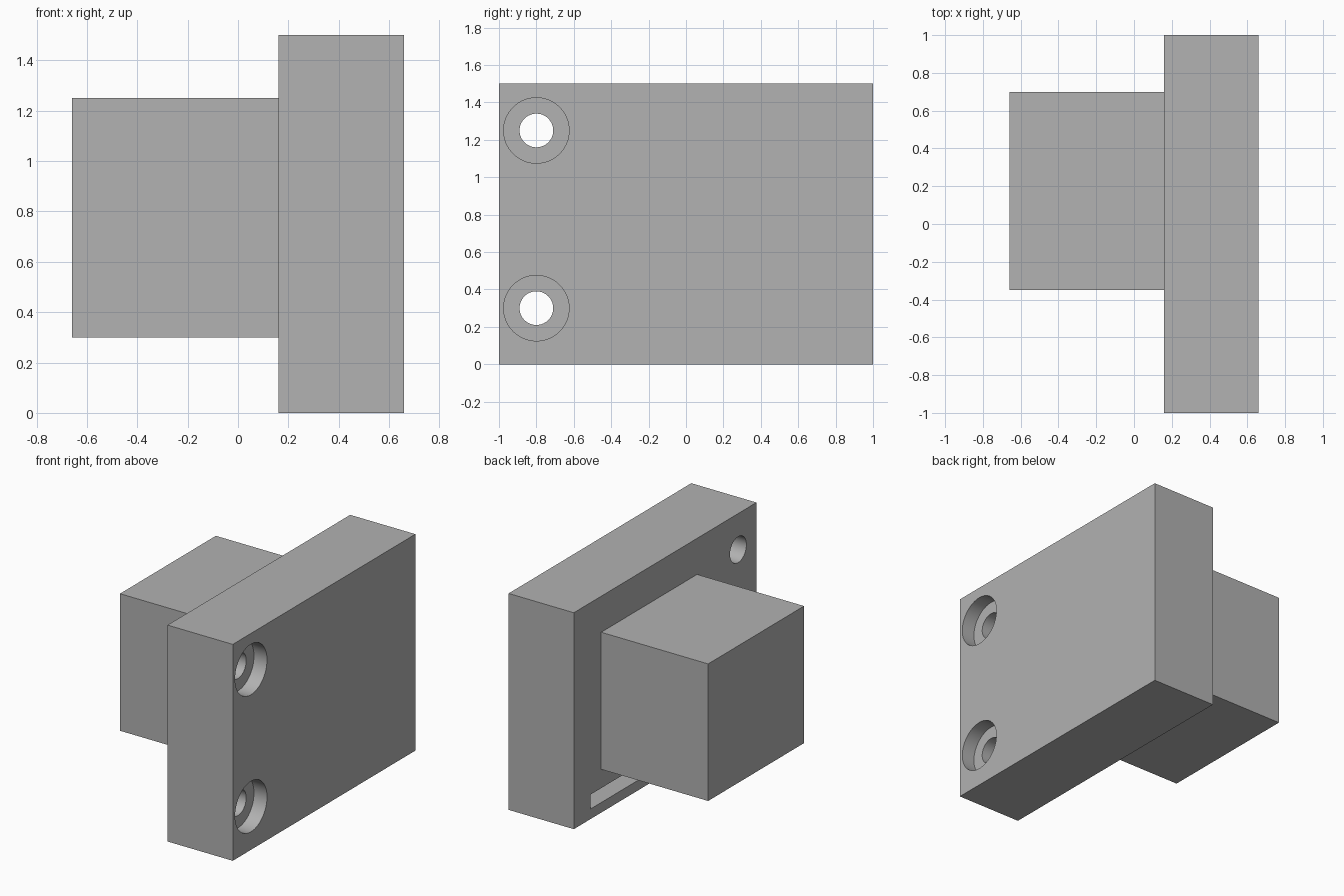
import bpy
import math

old = bpy.data.objects.get("Cube")
if old:
    bpy.data.objects.remove(old, do_unlink=True)

gray = bpy.data.materials.new("plain_gray")
gray.use_nodes = True
color = (0.445, 0.445, 0.445, 1)
gray.diffuse_color = color
gray.node_tree.nodes["Principled BSDF"].inputs["Base Color"].default_value = color


def box(name, low, high):
    """Box between two opposite corners."""
    bpy.ops.mesh.primitive_cube_add(size=1, location=[(a + b) / 2 for a, b in zip(low, high)])
    ob = bpy.context.object
    ob.name = name
    ob.scale = [b - a for a, b in zip(low, high)]
    bpy.ops.object.transform_apply(location=False, rotation=False, scale=True)
    ob.data.materials.append(gray)
    return ob


def bore(name, radius, x0, x1, y, z):
    """Cylinder along x."""
    bpy.ops.mesh.primitive_cylinder_add(
        vertices=64, radius=radius, depth=x1 - x0,
        location=((x0 + x1) / 2, y, z), rotation=(0, math.pi / 2, 0))
    ob = bpy.context.object
    ob.name = name
    ob.data.materials.append(gray)
    return ob


def cut(target, cutter):
    mod = target.modifiers.new("cut", "BOOLEAN")
    mod.operation = "DIFFERENCE"
    mod.solver = "EXACT"
    mod.object = cutter
    bpy.ops.object.select_all(action="DESELECT")
    target.select_set(True)
    bpy.context.view_layer.objects.active = target
    bpy.ops.object.modifier_apply(modifier=mod.name)
    bpy.data.objects.remove(cutter, do_unlink=True)


INNER, OUTER = 0.16, 0.66   # plate faces along x

# Mounting plate
plate = box("mounting_plate", (INNER, -1, 0), (OUTER, 1, 1.5))

# Two counterbored screw holes
for z in (0.3, 1.25):
    cut(plate, bore("screw_hole", 0.09, INNER - 0.1, OUTER + 0.1, -0.8, z))
    cut(plate, bore("counterbore", 0.175, OUTER - 0.1, OUTER + 0.1, -0.8, z))

# Shallow slot below the block
cut(plate, box("slot", (INNER - 0.1, -0.47, 0.07), (INNER + 0.2, 0.82, 0.17)))

# Smooth bore walls, sharp edges
bpy.ops.object.select_all(action="DESELECT")
plate.select_set(True)
bpy.context.view_layer.objects.active = plate
bpy.ops.object.shade_smooth_by_angle(angle=math.radians(30))

# Protruding block
box("block", (-0.66, -0.35, 0.3), (INNER, 0.7, 1.25))
